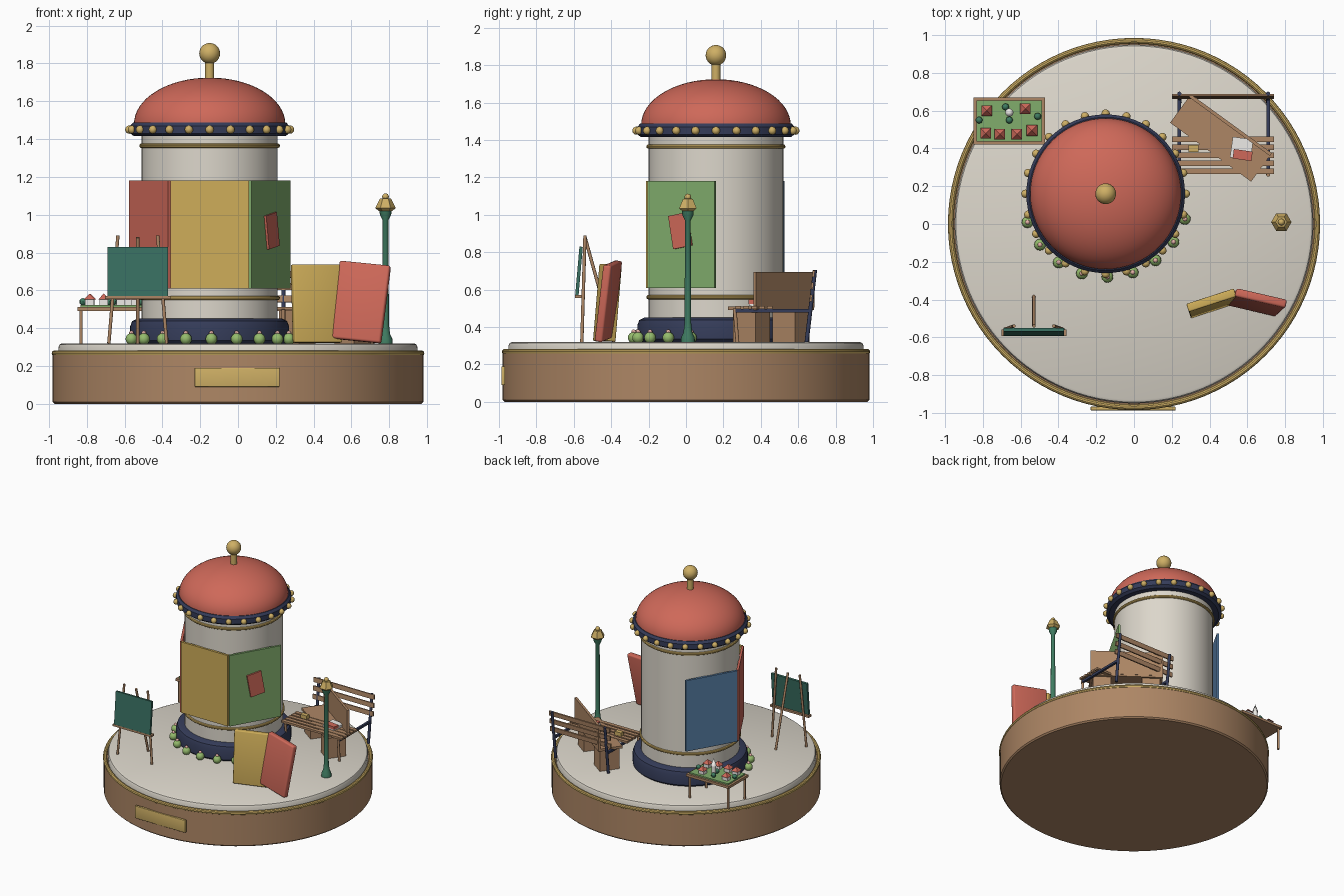
import bpy, bmesh
from math import pi, sin, cos, radians
from mathutils import Matrix, Vector, Euler

if "Cube" in bpy.data.objects:
    bpy.data.objects.remove(bpy.data.objects["Cube"])

COL = dict(wood=(.42, .24, .13), gold=(.62, .43, .13), cream=(.72, .68, .60), navy=(.035, .045, .10),
           red=(.62, .14, .10), green=(.22, .42, .15), blue=(.10, .22, .40), yellow=(.62, .42, .10),
           board=(.04, .16, .12), lamp=(.05, .20, .12), leaf=(.30, .50, .15), white=(.85, .83, .80),
           pink=(.80, .45, .40))
MATS = {}


def mat(key):
    if key not in MATS:
        MATS[key] = bpy.data.materials.new(key)
        MATS[key].diffuse_color = (*COL[key], 1)
    return MATS[key]


def finish(name, bm, key):
    bmesh.ops.recalc_face_normals(bm, faces=bm.faces)
    me = bpy.data.meshes.new(name)
    bm.to_mesh(me)
    bm.free()
    me.materials.append(mat(key))
    ob = bpy.data.objects.new(name, me)
    bpy.context.collection.objects.link(ob)
    return ob


def box(name, c, size, key, rot=(0, 0, 0), bevel=0):
    """Box given by centre, size and rotation in degrees."""
    bm = bmesh.new()
    bmesh.ops.create_cube(bm, size=1, matrix=Matrix.Diagonal((*size, 1)))
    if bevel:
        bmesh.ops.bevel(bm, geom=bm.edges[:], offset=bevel, segments=3, profile=.5, affect='EDGES')
    r = Euler([radians(a) for a in rot], 'XYZ').to_matrix().to_4x4()
    bm.transform(Matrix.Translation(c) @ r)
    return finish(name, bm, key)


def lathe(name, c, prof, key, n=64):
    """Revolve (radius, z) points around a vertical axis through c."""
    bm = bmesh.new()
    vs = [bm.verts.new((c[0] + r, c[1], z)) for r, z in prof]
    es = [bm.edges.new(p) for p in zip(vs, vs[1:])]
    bmesh.ops.spin(bm, geom=vs + es, cent=(c[0], c[1], 0), axis=(0, 0, 1), angle=2 * pi, steps=n)
    bmesh.ops.remove_doubles(bm, verts=bm.verts, dist=1e-5)
    return finish(name, bm, key)


def ring(name, c, R, z, r, key, n=64):
    return lathe(name, c, [(R + r * cos(i * pi / 5), z + r * sin(i * pi / 5)) for i in range(11)], key, n)


def ball(name, c, r, key, sz=1, n=16):
    bm = bmesh.new()
    bmesh.ops.create_uvsphere(bm, u_segments=n, v_segments=n // 2 + 2, radius=r)
    bm.transform(Matrix.Translation(c) @ Matrix.Diagonal((1, 1, sz, 1)))
    return finish(name, bm, key)


def rod(name, a, b, r, key, r2=None):
    a, b = Vector(a), Vector(b)
    d = b - a
    bm = bmesh.new()
    bmesh.ops.create_cone(bm, cap_ends=True, segments=12, radius1=r, radius2=r if r2 is None else r2, depth=d.length)
    bm.transform(Matrix.Translation((a + b) / 2) @ d.to_track_quat('Z', 'Y').to_matrix().to_4x4())
    return finish(name, bm, key)


# round base
O = (0, 0)
lathe("base_drum", O, [(0, 0), (.97, 0), (.98, .01), (.98, .26), (0, .26)], "wood", 96)
ring("base_trim", O, .97, .268, .015, "gold", 96)
lathe("base_floor", O, [(0, .25), (.95, .25), (.95, .3), (.943, .314), (.93, .32), (0, .32)], "cream", 96)
box("name_plate", (-.005, -.977, .14), (.45, .02, .1), "gold", bevel=.004)

# kiosk column
K = (-.15, .16)
lathe("column_foot", K, [(0, .32), (.405, .32), (.42, .335), (.42, .41), (.41, .437), (.385, .45), (0, .45)], "navy")
lathe("column", K, [(0, .44), (.36, .44), (.36, 1.44), (0, 1.44)], "cream")
ring("lower_band", K, .36, .56, .012, "gold")
ring("upper_band", K, .36, 1.365, .012, "gold")
lathe("cornice", K, [(0, 1.415), (.40, 1.415), (.42, 1.43), (.42, 1.47), (.405, 1.488), (0, 1.488)], "navy")
lathe("dome", K, [(.40 * cos(i * pi / 32), 1.48 + .245 * sin(i * pi / 32)) for i in range(16)] + [(0, 1.725)], "red")
rod("finial_stem", (*K, 1.7), (*K, 1.82), .024, "gold")
ball("finial_ball", (*K, 1.853), .055, "gold", n=24)
for i in range(24):
    a = i * pi / 12
    ball("cornice_bead", (K[0] + .425 * cos(a), K[1] + .425 * sin(a), 1.45), .022, "gold", n=12)

# poster panels on four hexagon sides
for key, deg in (("blue", 150), ("red", 210), ("yellow", 270), ("green", 330)):
    a = radians(deg)
    box("poster_" + key, (K[0] + .365 * cos(a), K[1] + .365 * sin(a), .895), (.415, .018, .57), key, (0, 0, deg + 90))
a = radians(330)
box("poster_card", (K[0] + .38 * cos(a), K[1] + .38 * sin(a), .915), (.115, .014, .18), "red", (0, -10, 60))

# flower buds round the foot
for i in range(9):
    a = radians(200 + 17.8 * i)
    p = (K[0] + .44 * cos(a), K[1] + .44 * sin(a))
    ball("bush", (*p, .343), .031, "leaf", n=12)
    ball("blossom", (*p, .374), .013, "pink", n=8)

# easel with chalkboard
box("chalkboard", (-.53, -.572, .7), (.32, .018, .26), "board", (-5, 0, 0))
box("easel_ledge", (-.53, -.575, .563), (.345, .035, .016), "wood")
for s in (-1, 1):
    rod("easel_leg", (-.53 + s * .153, -.557, .32), (-.53 + s * .105, -.54, .89), .009, "wood")
rod("easel_back_leg", (-.53, -.385, .32), (-.53, -.54, .88), .009, "wood")

# street lamp
L = (.78, .01)
lathe("lamp_post", L, [(0, .32), (.038, .32), (.036, .345), (.024, .37), (.018, .42), (.015, .97), (.03, 1.0),
                       (.032, 1.03), (0, 1.03)], "lamp", 16)
lathe("lamp_head", L, [(0, 1.02), (.035, 1.02), (.054, 1.035), (.03, 1.085), (0, 1.09)], "gold", 6)
ball("lamp_knob", (*L, 1.095), .018, "gold", n=12)

# two leaning books
box("yellow_book", (.415, -.42, .53), (.265, .045, .415), "yellow", (-5, 0, 18), .008)
box("red_book", (.648, -.415, .538), (.275, .045, .415), "red", (-8, 5.5, -13), .012)

# table with model village
T = (-.66, .545)
box("table_top", (*T, .502), (.38, .25, .02), "wood")
box("table_lawn", (*T, .515), (.345, .218, .016), "green")
for sx in (-1, 1):
    for sy in (-1, 1):
        rod("table_leg", (T[0] + sx * .17, T[1] + sy * .105, .32), (T[0] + sx * .17, T[1] + sy * .105, .5), .009, "wood")


def roof(name, x, y, z, r, h):
    bm = bmesh.new()
    bmesh.ops.create_cone(bm, cap_ends=True, segments=4, radius1=r, radius2=0, depth=h)
    bm.transform(Matrix.Translation((x, y, z + h / 2)) @ Matrix.Rotation(pi / 4, 4, 'Z'))
    finish(name, bm, "red")


for x, y in ((-.78, .6), (-.575, .61), (-.785, .48), (-.71, .475), (-.62, .475), (-.54, .495)):
    box("house", (x, y, .537), (.046, .04, .034), "white")
    roof("house_roof", x, y, .553, .04, .03)
rod("village_tower", (-.66, .59, .52), (-.66, .59, .6), .018, "white")
rod("village_spire", (-.66, .59, .6), (-.66, .59, .66), .022, "white", 0)
for x, y in ((-.68, .62), (-.66, .55), (-.82, .55), (-.51, .57)):
    ball("village_tree", (x, y, .54), .019, "lamp", n=8)

# slatted bench
for i in range(5):
    box("seat_slat", (.47, .28 + .042 * i, .505), (.54, .03, .016), "wood")
for z in (.555, .62, .685):
    box("back_slat", (.47, .645 + .1 * (z - .32), z), (.54, .012, .036), "wood", (-6, 0, 0))
for x in (.24, .71):
    rod("back_post", (x, .645, .32), (x, .69, .705), .011, "navy")
    rod("front_leg", (x, .275, .32), (x, .26, .5), .01, "wood")
    box("seat_rail", (x, .46, .488), (.018, .4, .018), "navy")

# school desk set at an angle
D, ang = Vector((.46, .455, 0)), -36
R = Matrix.Rotation(radians(ang), 3, 'Z')


def desk(name, c, size):
    p = D + R @ Vector(c)
    box(name, p, size, "wood", (0, 0, ang))


desk("desk_top", (0, 0, .5), (.53, .185, .02))
desk("desk_back_board", (0, .085, .6), (.53, .018, .19))
for s in (-1, 1):
    desk("desk_pedestal", (s * .18, 0, .405), (.13, .15, .17))

# things left on the seat
box("white_notebook", (.57, .4, .523), (.11, .11, .02), "white", (0, 0, -8))
box("red_notebook", (.575, .365, .535), (.1, .05, .022), "red", (0, 0, -8))
box("pencil_box", (.315, .4, .527), (.055, .035, .03), "gold")

# smooth curved parts, keep hard edges
bpy.ops.object.select_all(action='DESELECT')
for ob in bpy.context.collection.objects:
    ob.select_set(True)
    bpy.context.view_layer.objects.active = ob
bpy.ops.object.shade_smooth_by_angle(angle=radians(35))

for m in bpy.data.materials:
    if m.users and not m.is_grease_pencil:
        m.use_nodes = True
        m.node_tree.nodes["Principled BSDF"].inputs["Base Color"].default_value = m.diffuse_color
